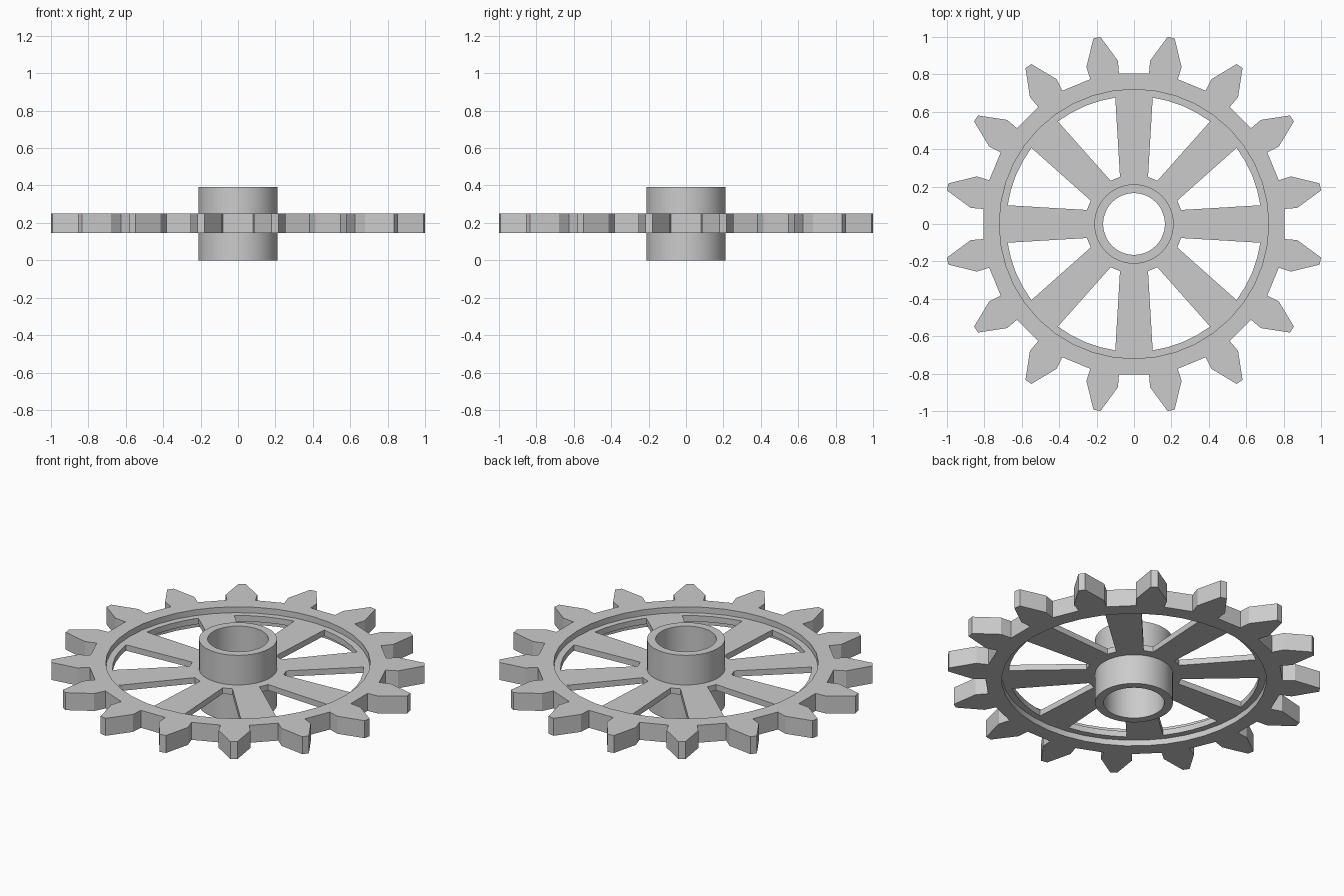
import bpy, bmesh
from math import sin, cos, asin, radians, degrees, pi

cube = bpy.data.objects.get("Cube")
if cube:
    bpy.data.objects.remove(cube, do_unlink=True)

grey = bpy.data.materials.new("plain grey")
grey.use_nodes = True
grey.diffuse_color = (0.6, 0.6, 0.6, 1)
grey.node_tree.nodes["Principled BSDF"].inputs["Base Color"].default_value = (0.6, 0.6, 0.6, 1)


def turn(p, a):
    return (p[0] * cos(a) - p[1] * sin(a), p[0] * sin(a) + p[1] * cos(a))


def arc(r, start, end, steps):
    """Points along an arc, both ends included (radians)."""
    return [turn((r, 0), start + (end - start) * i / steps) for i in range(steps + 1)]


def circle(r, n):
    return arc(r, 0, 2 * pi, n)[:-1]


def plate(name, outlines, z0, z1):
    """Flat plate: the first outline is the edge, the others are holes."""
    curve = bpy.data.curves.new(name, 'CURVE')
    curve.dimensions = '2D'
    curve.fill_mode = 'BOTH'
    curve.extrude = (z1 - z0) / 2
    for pts in outlines:
        spline = curve.splines.new('POLY')
        spline.points.add(len(pts) - 1)
        for point, (x, y) in zip(spline.points, pts):
            point.co = (x, y, 0, 1)
        spline.use_cyclic_u = True
    temp = bpy.data.objects.new(name + "_curve", curve)
    bpy.context.collection.objects.link(temp)
    bpy.context.view_layer.update()
    mesh = bpy.data.meshes.new_from_object(temp.evaluated_get(bpy.context.evaluated_depsgraph_get()))
    bpy.data.objects.remove(temp, do_unlink=True)

    # weld caps to sides and move to height
    bm = bmesh.new()
    bm.from_mesh(mesh)
    bmesh.ops.remove_doubles(bm, verts=bm.verts, dist=0.0001)
    bmesh.ops.recalc_face_normals(bm, faces=bm.faces)
    bmesh.ops.translate(bm, verts=bm.verts, vec=(0, 0, (z0 + z1) / 2))
    bm.to_mesh(mesh)
    bm.free()
    mesh.name = name
    mesh.materials.clear()
    mesh.materials.append(grey)
    obj = bpy.data.objects.new(name, mesh)
    bpy.context.collection.objects.link(obj)
    bpy.ops.object.select_all(action='DESELECT')
    obj.select_set(True)
    bpy.context.view_layer.objects.active = obj
    bpy.ops.object.shade_smooth_by_angle(angle=radians(22))
    return obj


# Toothed rim: one tooth outline repeated around the axis
TEETH = 16
half_tooth = [(0.805, 0.078), (0.873, 0.086), (1.016, 0.019)]
tooth = [(u, -v) for u, v in half_tooth] + half_tooth[::-1]
rim_edge = [turn(p, 2 * pi * (i + 0.5) / TEETH) for i in range(TEETH) for p in tooth]
plate("toothed_rim", [rim_edge, circle(0.72, 40)], 0.145, 0.25)

# Thin recessed web: openings leave eight tapering spokes
SPOKES = 8
step = 2 * pi / SPOKES
outer_r, inner_r = 0.683, 0.263
a_out, a_in = asin(0.1 / outer_r), asin(0.075 / inner_r)
opening = arc(outer_r, a_out, step - a_out, 4) + arc(inner_r, step - a_in, a_in, 1)
openings = [[turn(p, i * step) for p in opening] for i in range(SPOKES)]
plate("spoked_web", [circle(0.725, 40), circle(0.2, 64)] + openings, 0.18, 0.215)

# Hub tube
plate("hub", [circle(0.212, 64), circle(0.165, 64)], 0, 0.393)
